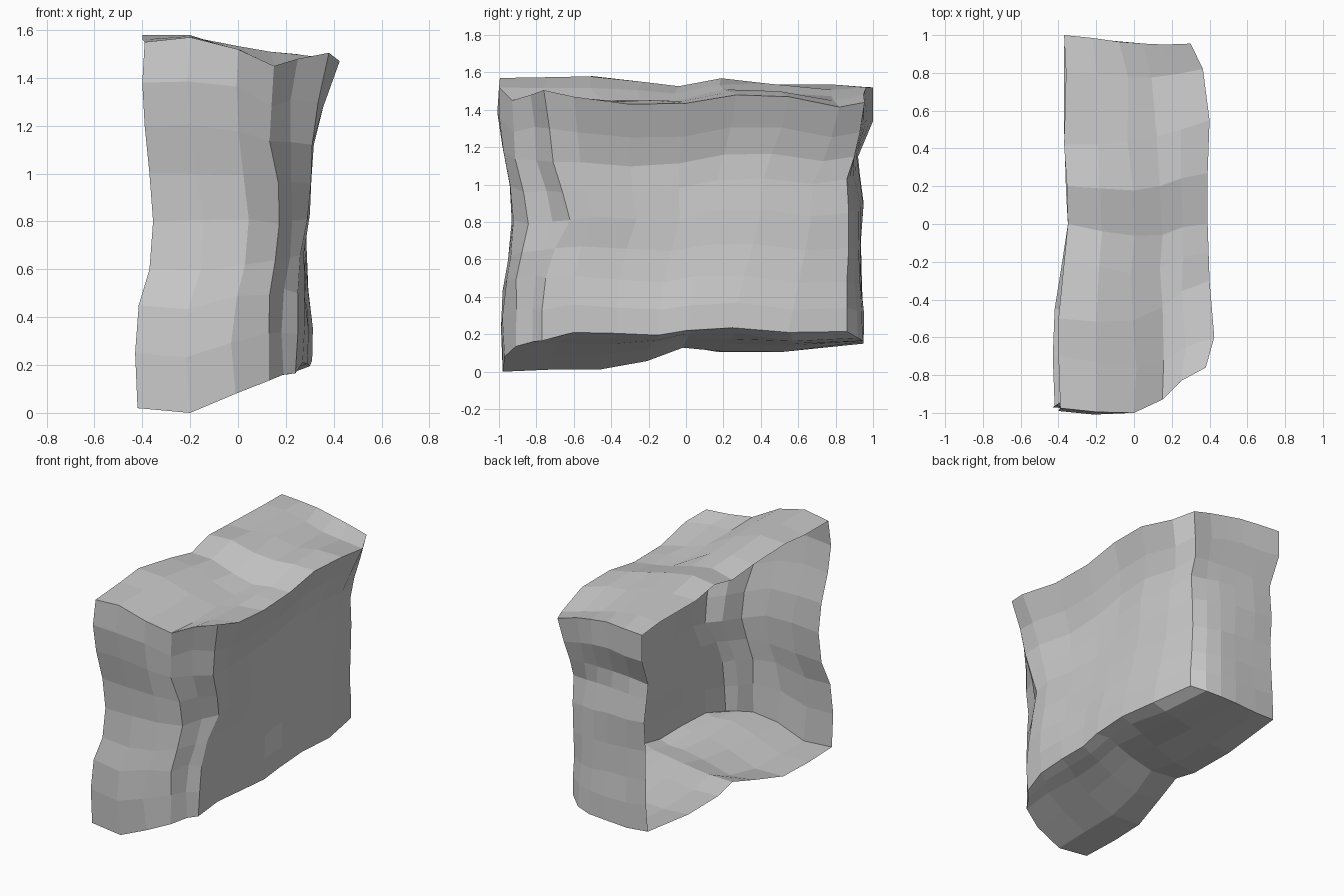
import bpy, bmesh, math, random
from mathutils import Vector

if "Cube" in bpy.data.objects:
    bpy.data.objects.remove(bpy.data.objects["Cube"])

random.seed(4)


def resample(pts, n):
    """n points evenly spaced by index along a polyline"""
    out = []
    for i in range(n):
        t = i / (n - 1) * (len(pts) - 1)
        k = min(int(t), len(pts) - 2)
        out.append(Vector(pts[k]).lerp(Vector(pts[k + 1]), t - k))
    return out


def sheet(name, low, high, start, end, nu, nv, bulge=0, jitter=0.01, power=1):
    """Rock sheet filled between four edge lines (Coons patch)"""
    low, high = resample(low, nu), resample(high, nu)
    start, end = resample(start, nv), resample(end, nv)
    bm = bmesh.new()
    grid = []
    for j in range(nv):
        v = j / (nv - 1)
        row = []
        for i in range(nu):
            u = i / (nu - 1)
            w = u ** power
            p = low[i].lerp(high[i], v) + start[j].lerp(end[j], w)
            p -= low[0].lerp(low[-1], w).lerp(high[0].lerp(high[-1], w), v)
            if 0 < i < nu - 1 and 0 < j < nv - 1:
                p.x += bulge * math.sin(math.pi * u) ** 0.5 * math.sin(math.pi * v ** 1.8)
                p += Vector([random.uniform(-jitter, jitter) for _ in range(3)])
            row.append(bm.verts.new(p))
        grid.append(row)
    for j in range(nv - 1):
        for i in range(nu - 1):
            bm.faces.new((grid[j][i], grid[j][i + 1], grid[j + 1][i + 1], grid[j + 1][i]))
    # face outwards
    bm.normal_update()
    facing = sum(f.normal.dot(f.calc_center_median() - Vector((0, 0, 0.8))) for f in bm.faces)
    if facing < 0:
        bmesh.ops.reverse_faces(bm, faces=bm.faces[:])
    me = bpy.data.meshes.new(name)
    bm.to_mesh(me)
    bm.free()
    ob = bpy.data.objects.new(name, me)
    bpy.context.collection.objects.link(ob)
    return ob


# Edge lines of the front wall
front_bottom = [(-.42, -.97, .02), (-.2, -.98, 0), (-.01, -.97, .08),
                (.13, -.91, .135), (.19, -.82, .16), (.24, -.77, .165)]
front_top = [(-.39, -.975, 1.55), (-.2, -.995, 1.57), (0, -1, 1.52),
             (.15, -.93, 1.45), (.25, -.83, 1.48), (.38, -.76, 1.505)]
front_left = [(-.42, -.97, .02), (-.43, -.97, .25), (-.415, -.96, .45),
              (-.37, -.93, .6), (-.355, -.92, .8), (-.37, -.93, 1),
              (-.39, -.97, 1.2), (-.4, -.99, 1.38), (-.39, -.975, 1.55)]

# Corner shared by the front and right walls
front_right = [(.24, -.77, .165), (.25, -.77, .33), (.25, -.75, .5),
               (.26, -.7, .66), (.29, -.62, .81), (.305, -.66, .96),
               (.31, -.71, 1.12), (.335, -.73, 1.3), (.38, -.76, 1.505)]

# Edge lines of the right wall
right_bottom = [(.24, -.77, .165), (.27, -.6, .21), (.29, -.37, .205), (.3, -.15, .195),
                (.31, 0, .22), (.31, .25, .235), (.3, .55, .21), (.25, .86, .215)]
right_top = [(.38, -.76, 1.505), (.425, -.6, 1.47), (.4, -.3, 1.43), (.39, 0, 1.435),
             (.39, .27, 1.48), (.4, .55, 1.47), (.365, .82, 1.415), (.3, .955, 1.44)]
right_back = [(.25, .86, .215), (.25, .86, .34), (.24, .86, .48), (.24, .87, .66),
              (.245, .87, .85), (.245, .86, 1.03), (.245, .9, 1.15), (.27, .93, 1.28),
              (.3, .955, 1.44)]

# Edge lines of the back wall
back_bottom = [(-.37, .94, .16), (-.22, .95, .15), (-.05, .95, .16),
               (.07, .945, .165), (.17, .92, .18), (.25, .86, .215)]
back_top = [(-.37, 1, 1.52), (-.22, .985, 1.52), (-.08, .965, 1.52),
            (.05, .955, 1.5), (.16, .95, 1.48), (.3, .955, 1.44)]
back_left = [(-.37, .94, .16), (-.36, .945, .34), (-.355, .94, .5), (-.35, .935, .7),
             (-.35, .95, .9), (-.355, .93, 1.05), (-.36, .92, 1.15),
             (-.37, 1, 1.34), (-.37, 1, 1.52)]

# Open left rims of the roof and floor
top_left = [(-.39, -.975, 1.55), (-.4, -.7, 1.56), (-.4, -.5, 1.58), (-.37, -.2, 1.545),
            (-.35, 0, 1.51), (-.355, .2, 1.555), (-.37, .42, 1.535), (-.36, .8, 1.53),
            (-.37, 1, 1.52)]
bottom_left = [(-.42, -.97, .02), (-.43, -.7, .02), (-.42, -.45, .02), (-.38, -.2, .08),
               (-.35, 0, .135), (-.36, .17, .105), (-.37, .5, .11), (-.37, .94, .16)]

# Extra roof point so both long roof edges have the same count
roof_right = right_top[:3] + [(.395, -.15, 1.432)] + right_top[3:]

# Rock shell, open on the left side
sheet("front_rock_face", front_bottom, front_top, front_left, front_right, 6, 9, power=2.5)
sheet("right_rock_face", right_bottom, right_top, front_right, right_back, 8, 9,
      bulge=-.055, jitter=0.004, power=.7)
sheet("back_rock_face", back_bottom, back_top, back_left, right_back, 6, 9, jitter=.006)
sheet("top_rock_face", top_left, roof_right, front_top, back_top, 9, 6)
sheet("bottom_rock_face", bottom_left, right_bottom, front_bottom, back_bottom, 8, 6)
